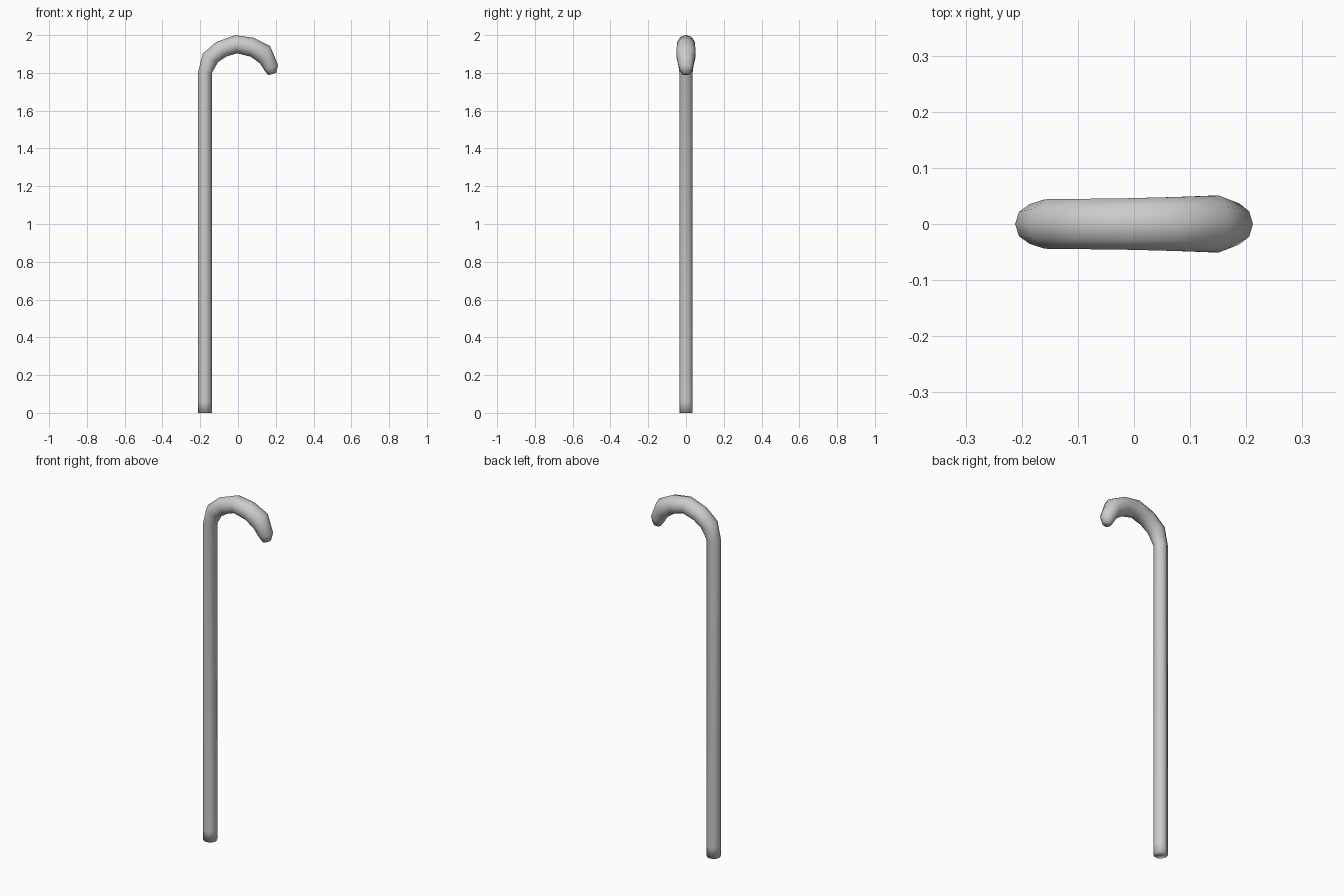
import bpy, bmesh
from math import cos, sin, pi
from mathutils import Vector

if "Cube" in bpy.data.objects:
    bpy.data.objects.remove(bpy.data.objects["Cube"])

SIDES = 10

# Each section of the cane: outer point (x, z), inner point (x, z)
sections = [
    ((-0.212, 0.00), (-0.138, 0.00)),    # foot
    ((-0.212, 0.06), (-0.138, 0.06)),
    ((-0.212, 1.80), (-0.138, 1.80)),    # top of the shaft
    ((-0.187, 1.902), (-0.106, 1.857)),  # hook
    ((-0.116, 1.963), (-0.062, 1.886)),
    ((-0.015, 2.000), (-0.005, 1.904)),
    ((0.083, 1.986), (0.068, 1.886)),
    ((0.170, 1.942), (0.117, 1.850)),
    ((0.212, 1.842), (0.141, 1.812)),
    ((0.203, 1.800), (0.160, 1.788)),    # blunt tip
]


def ring(bm, outer, inner):
    """Ten-sided ring spanning the outer and inner points, round in y."""
    a = Vector((outer[0], 0, outer[1]))
    b = Vector((inner[0], 0, inner[1]))
    mid, arm = (a + b) / 2, (a - b) / 2
    side = Vector((0, arm.length, 0))
    return [bm.verts.new(mid + arm * cos(2 * pi * i / SIDES)
                         + side * sin(2 * pi * i / SIDES))
            for i in range(SIDES)]


# Shaft and hook as one continuous tube with closed ends
bm = bmesh.new()
rings = [ring(bm, o, i) for o, i in sections]
for r0, r1 in zip(rings, rings[1:]):
    for i in range(SIDES):
        j = (i + 1) % SIDES
        bm.faces.new((r0[i], r0[j], r1[j], r1[i]))
bm.faces.new(rings[0])
bm.faces.new(rings[-1])
bmesh.ops.recalc_face_normals(bm, faces=bm.faces)
for f in bm.faces:
    f.smooth = True

mesh = bpy.data.meshes.new("hooked_cane")
bm.to_mesh(mesh)
bm.free()
cane = bpy.data.objects.new("hooked_cane", mesh)
bpy.context.collection.objects.link(cane)
